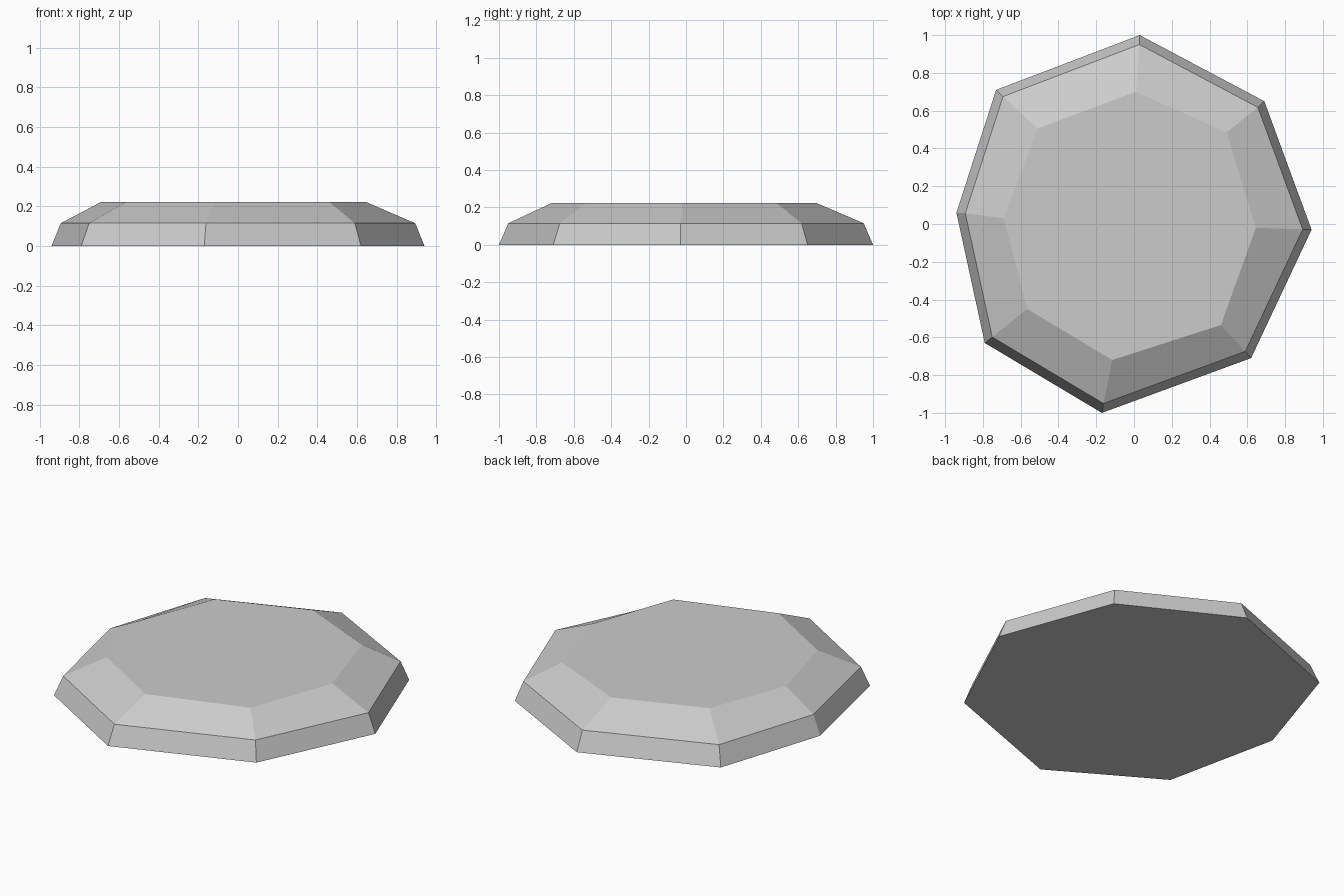
import bpy
import bmesh

cube = bpy.data.objects.get("Cube")
if cube:
    bpy.data.objects.remove(cube, do_unlink=True)

# Stone colour
stone = bpy.data.materials.new("stone_grey")
stone.use_nodes = True
colour = (0.6, 0.6, 0.6, 1)
stone.diffuse_color = colour
bsdf = next(n for n in stone.node_tree.nodes if n.type == "BSDF_PRINCIPLED")
bsdf.inputs["Base Color"].default_value = colour

# Irregular eight-sided outlines, counter-clockwise from the back
base = [(0.03, 1.0), (-0.73, 0.71), (-0.94, 0.06), (-0.79, -0.63),
        (-0.17, -1.0), (0.62, -0.71), (0.94, -0.03), (0.69, 0.65)]
crown = [(0.01, 0.70), (-0.51, 0.505), (-0.69, 0.03), (-0.565, -0.45),
         (-0.115, -0.72), (0.46, -0.535), (0.645, -0.02), (0.49, 0.485)]
shoulder = [(x * 0.95, y * 0.95) for x, y in base]

bm = bmesh.new()


def add_ring(points, z):
    return [bm.verts.new((x, y, z)) for x, y in points]


# Steep rim below, shallow bevel above
rings = [add_ring(base, 0), add_ring(shoulder, 0.115), add_ring(crown, 0.222)]
for low, high in zip(rings, rings[1:]):
    for i in range(len(low)):
        j = (i + 1) % len(low)
        bm.faces.new((low[i], low[j], high[j], high[i]))

# Flat underside and top
bm.faces.new(rings[0][::-1])
bm.faces.new(rings[-1])
bmesh.ops.recalc_face_normals(bm, faces=bm.faces)

mesh = bpy.data.meshes.new("stepping_stone")
bm.to_mesh(mesh)
bm.free()
mesh.materials.append(stone)
bpy.context.collection.objects.link(bpy.data.objects.new("stepping_stone", mesh))
